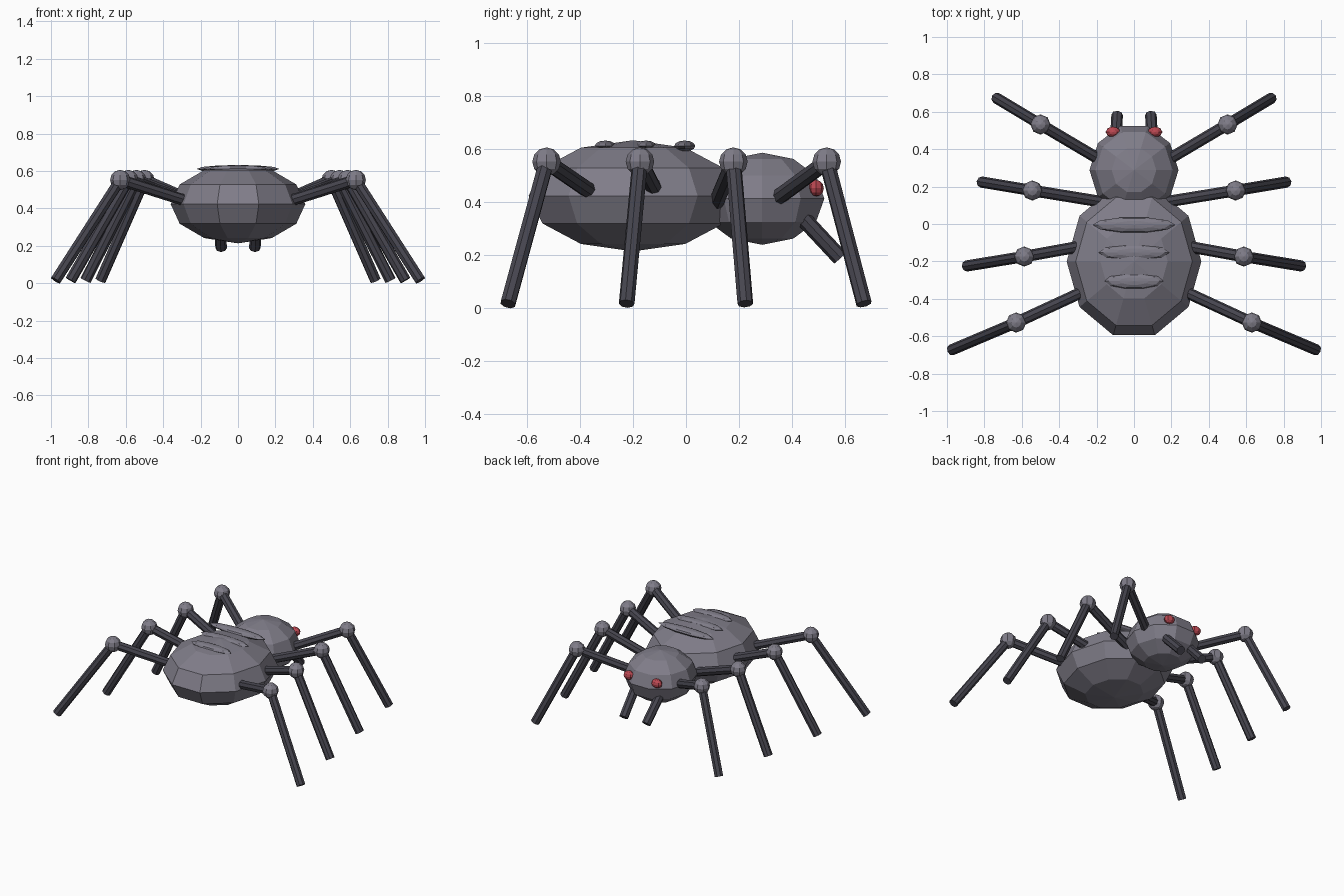
import bpy, bmesh, math
from mathutils import Vector

if "Cube" in bpy.data.objects:
    bpy.data.objects.remove(bpy.data.objects["Cube"])


def material(name, rgb):
    m = bpy.data.materials.new(name)
    m.diffuse_color = (*rgb, 1)
    m.use_nodes = True
    m.node_tree.nodes["Principled BSDF"].inputs["Base Color"].default_value = m.diffuse_color
    return m


GREY = material("body grey", (0.215, 0.205, 0.25))
DARK = material("leg charcoal", (0.062, 0.06, 0.078))
RED = material("eye red", (0.5, 0.065, 0.085))


def finish(bm, name, mat):
    bmesh.ops.recalc_face_normals(bm, faces=bm.faces[:])
    me = bpy.data.meshes.new(name)
    bm.to_mesh(me)
    bm.free()
    me.materials.append(mat)
    ob = bpy.data.objects.new(name, me)
    bpy.context.collection.objects.link(ob)
    return ob


def ellipsoid(name, center, radii, mat, segs=10, rings=6):
    """Faceted globe with its first meridian on +x."""
    bm = bmesh.new()
    c, r = Vector(center), Vector(radii)

    def vert(x, y, z):
        return bm.verts.new(c + Vector((x * r.x, y * r.y, z * r.z)))

    top, bottom = vert(0, 0, 1), vert(0, 0, -1)
    loops = []
    for i in range(1, rings):
        p = math.pi * i / rings
        loops.append([vert(math.sin(p) * math.cos(math.tau * k / segs),
                           math.sin(p) * math.sin(math.tau * k / segs),
                           math.cos(p)) for k in range(segs)])
    for k in range(segs):
        n = (k + 1) % segs
        bm.faces.new((top, loops[0][k], loops[0][n]))
        bm.faces.new((bottom, loops[-1][n], loops[-1][k]))
        for a, b in zip(loops, loops[1:]):
            bm.faces.new((a[k], b[k], b[n], a[n]))
    return finish(bm, name, mat)


def rod(name, start, end, radius, mat, sides=8):
    """Straight cylinder between two points."""
    a, b = Vector(start), Vector(end)
    bm = bmesh.new()
    bmesh.ops.create_cone(bm, cap_ends=True, segments=sides, radius1=radius,
                          radius2=radius, depth=(b - a).length)
    rot = (b - a).to_track_quat('Z', 'Y').to_matrix()
    bmesh.ops.rotate(bm, verts=bm.verts[:], cent=(0, 0, 0), matrix=rot)
    bmesh.ops.translate(bm, verts=bm.verts[:], vec=(a + b) / 2)
    return finish(bm, name, mat)


# Body
ellipsoid("abdomen", (0, -0.2, 0.423), (0.36, 0.415, 0.21), GREY)
ellipsoid("head", (0, 0.288, 0.412), (0.238, 0.247, 0.174), GREY)

# Raised ridges across the back
for i, (y, rx) in enumerate([(-0.005, 0.222), (-0.152, 0.19), (-0.305, 0.158)]):
    ellipsoid(f"back_ridge_{i + 1}", (0, y, 0.611), (rx, 0.042, 0.021), GREY)

for side, s in (("right", 1), ("left", -1)):
    # Legs: hip inside the body, knee ball, foot on the ground
    for i in range(4):
        hip = (s * 0.15, 0.325 - 0.21 * i, 0.40)
        knee = (s * (0.5 + 0.0433 * i), 0.532 - 0.353 * i, 0.552)
        foot = (s * (0.735 + 0.08 * i), 0.673 - 0.4487 * i, 0.015)
        rod(f"{side}_upper_leg_{i + 1}", hip, knee, 0.031, DARK)
        rod(f"{side}_lower_leg_{i + 1}", knee, foot, 0.03, DARK)
        ellipsoid(f"{side}_knee_{i + 1}", knee, (0.054,) * 3, GREY, 8, 6)
    # Face
    ellipsoid(f"{side}_eye", (s * 0.112, 0.492, 0.452), (0.04, 0.029, 0.031), RED, 8, 6)
    rod(f"{side}_fang", (s * 0.1, 0.42, 0.362), (s * 0.09, 0.583, 0.188), 0.031, DARK)
